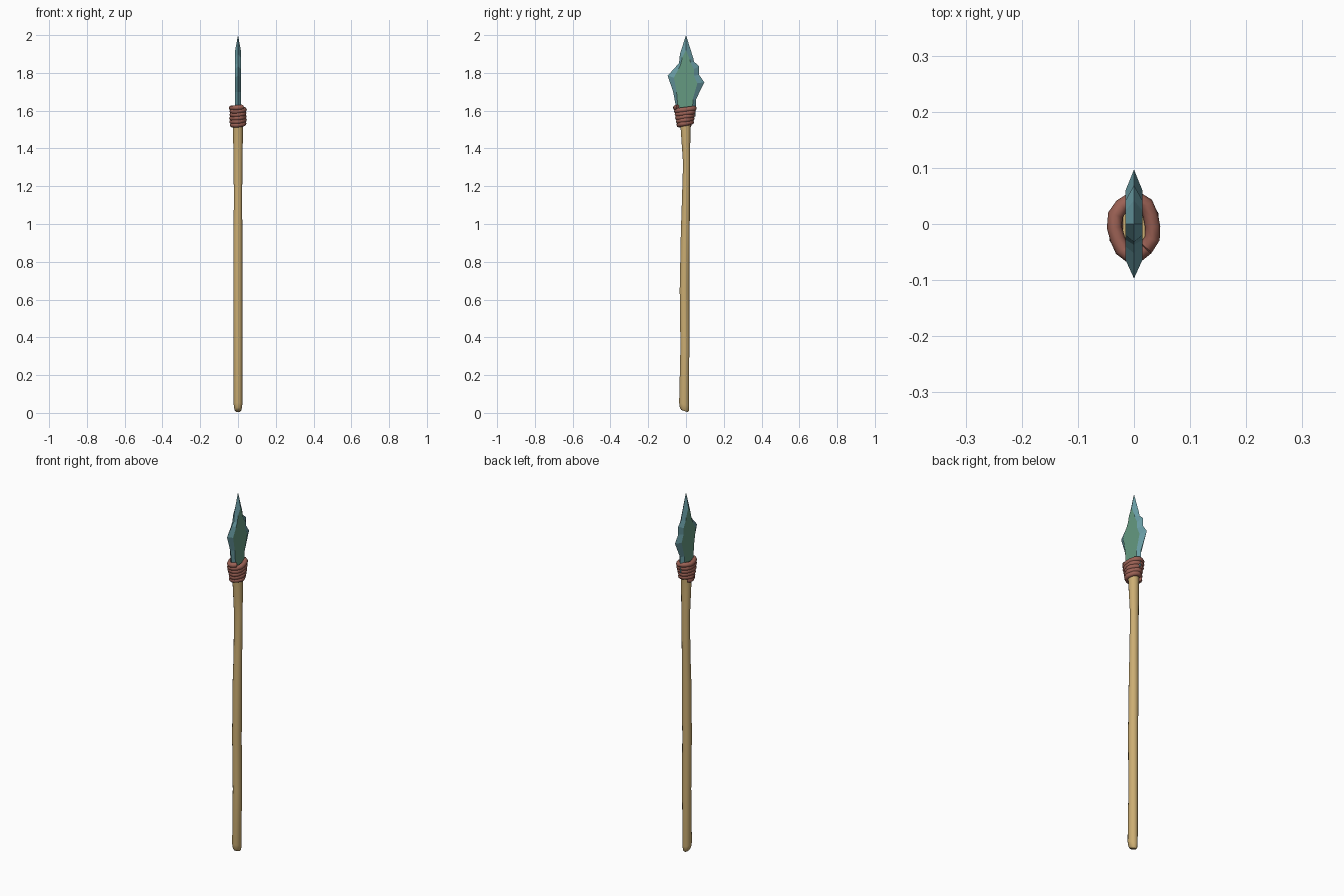
import bpy, bmesh, math
from mathutils import Vector

if "Cube" in bpy.data.objects:
    bpy.data.objects.remove(bpy.data.objects["Cube"])


def material(name, rgb):
    m = bpy.data.materials.new(name)
    m.diffuse_color = (*rgb, 1)
    m.use_nodes = True
    m.node_tree.nodes["Principled BSDF"].inputs["Base Color"].default_value = m.diffuse_color
    return m


def add_object(name, bm, *mats):
    bmesh.ops.recalc_face_normals(bm, faces=bm.faces[:])
    me = bpy.data.meshes.new(name)
    bm.to_mesh(me)
    bm.free()
    for m in mats:
        me.materials.append(m)
    ob = bpy.data.objects.new(name, me)
    bpy.context.collection.objects.link(ob)
    return ob


def bridge(bm, a, b, closed=True):
    n = len(a)
    return [bm.faces.new((a[i], a[(i + 1) % n], b[(i + 1) % n], b[i]))
            for i in range(n if closed else n - 1)]


def smooth(ob, angle):
    bpy.ops.object.select_all(action='DESELECT')
    ob.select_set(True)
    bpy.context.view_layer.objects.active = ob
    bpy.ops.object.shade_smooth_by_angle(angle=math.radians(angle))


wood = material("wood", (0.60, 0.42, 0.17))
cord = material("cord", (0.33, 0.12, 0.09))
stone = material("stone", (0.13, 0.32, 0.22))
stone_edge = material("stone_edge", (0.14, 0.33, 0.37))

# shaft: slightly crooked pole; z, centre x, centre y, radius x, radius y, slant
sections = [
    (0.010, 0.000, -0.008, 0.013, 0.018, -0.006),
    (0.018, 0.000, -0.009, 0.019, 0.024, -0.010),
    (0.045, 0.000, -0.010, 0.023, 0.027, -0.010),
    (0.35, 0.000, -0.006, 0.023, 0.024, 0),
    (0.65, -0.001, -0.008, 0.024, 0.026, 0),
    (0.95, -0.001, -0.004, 0.024, 0.024, 0),
    (1.10, 0.000, -0.001, 0.022, 0.022, 0),
    (1.32, 0.000, 0.003, 0.023, 0.019, 0),
    (1.42, 0.000, 0.000, 0.025, 0.023, 0),
    (1.52, 0.000, -0.003, 0.027, 0.027, 0),
    (1.60, 0.000, -0.003, 0.025, 0.036, 0),
]
bm = bmesh.new()
rings = []
for z, cx, cy, rx, ry, slant in sections:
    ring = []
    for i in range(14):
        a = math.tau * i / 14
        ring.append(bm.verts.new((cx + rx * math.cos(a), cy + ry * math.sin(a),
                                  z + slant * math.sin(a))))
    rings.append(ring)
for a, b in zip(rings, rings[1:]):
    bridge(bm, a, b)
bm.faces.new(rings[0])
bm.faces.new(rings[-1])
smooth(add_object("shaft", bm, wood), 45)

# spear head: sharp chipped outline with a flat raised face on both sides
outline = [(0, 2.0), (0.038, 1.88), (0.042, 1.86), (0.069, 1.835), (0.069, 1.79),
           (0.097, 1.75), (0.053, 1.66), (0.050, 1.57), (-0.050, 1.57),
           (-0.055, 1.63), (-0.068, 1.70), (-0.097, 1.785), (-0.052, 1.835),
           (-0.037, 1.85), (-0.032, 1.90)]
plateau = [(0, 1.92), (0.020, 1.87), (0.024, 1.855), (0.042, 1.82), (0.042, 1.785),
           (0.060, 1.745), (0.036, 1.66), (0.035, 1.57), (-0.040, 1.57),
           (-0.044, 1.63), (-0.050, 1.70), (-0.064, 1.775), (-0.040, 1.82),
           (-0.028, 1.845), (-0.020, 1.88)]
bm = bmesh.new()
edge = [bm.verts.new((0, y, z)) for y, z in outline]
for s in (-1, 1):
    top = [bm.verts.new((s * 0.015, y, z)) for y, z in plateau]
    for f in bridge(bm, edge, top):
        f.material_index = 1
    bm.faces.new(top)
add_object("spear_head", bm, stone, stone_edge)

# binding: one thick cord wound in an oval spiral that widens upward
TURNS, STEPS, SIDES, R = 5.5, 14, 8, 0.0135
count = int(TURNS * STEPS)


def cord_point(i):
    t = i / count
    a = math.tau * i / STEPS + math.radians(130)
    wob = 0.002 * math.sin(i * 1.7)
    rx = 0.030 + 0.005 * t + wob
    ry = 0.030 + 0.021 * t + wob
    return Vector((rx * math.cos(a), -0.005 + ry * math.sin(a),
                   1.521 + 0.100 * t + 0.003 * math.sin(a)))


bm = bmesh.new()
loops = []
for i in range(count + 1):
    p = cord_point(i)
    tangent = (cord_point(i + 1) - cord_point(i - 1)).normalized()
    out = tangent.cross(Vector((0, 0, 1))).normalized()
    up = out.cross(tangent)
    loops.append([bm.verts.new(p + R * (out * math.cos(math.tau * k / SIDES)
                                        + up * math.sin(math.tau * k / SIDES)))
                  for k in range(SIDES)])
for a, b in zip(loops, loops[1:]):
    bridge(bm, a, b)
bm.faces.new(loops[0])
bm.faces.new(loops[-1])
smooth(add_object("cord_binding", bm, cord), 60)
